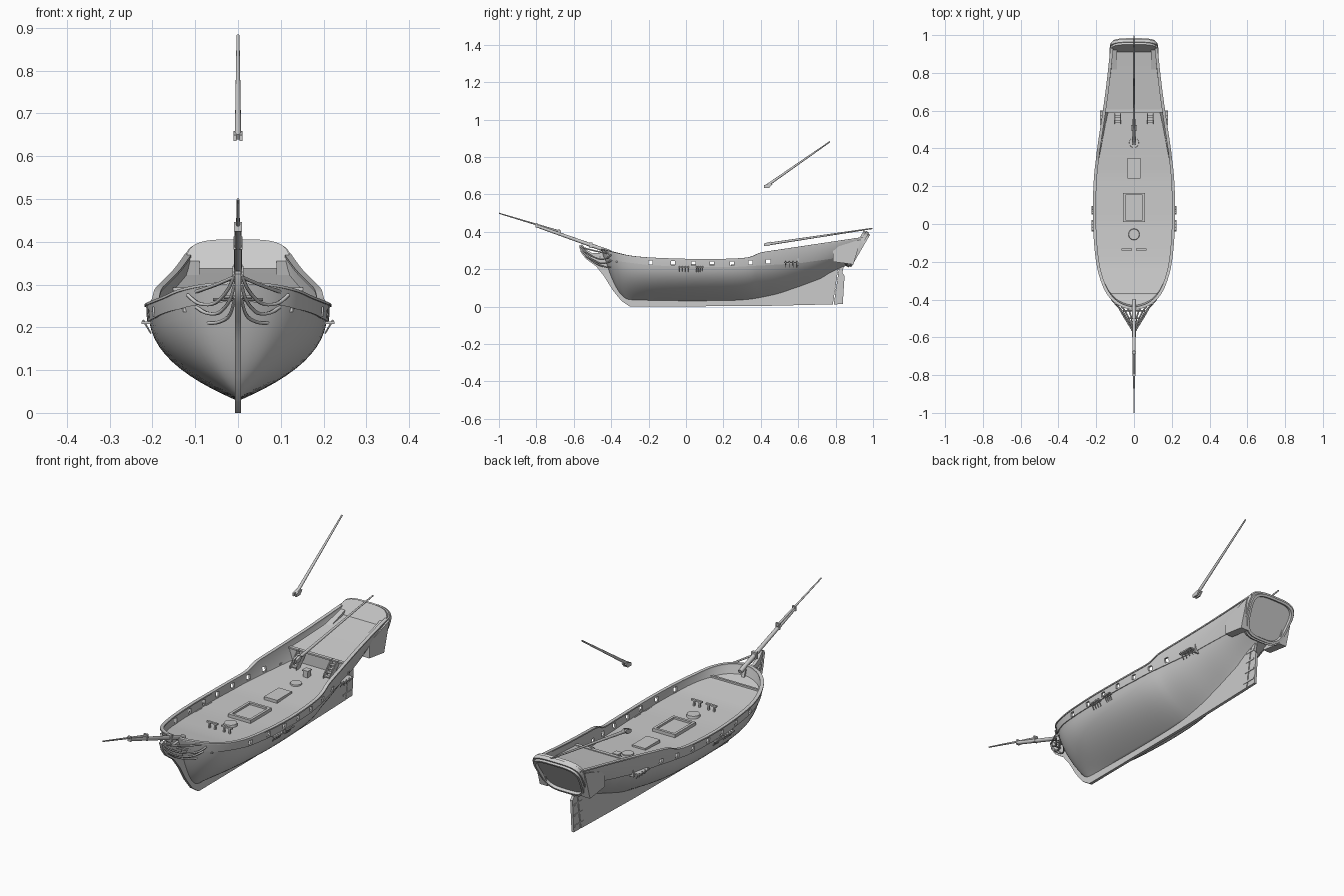
import bpy, bmesh, math
from mathutils import Vector

if "Cube" in bpy.data.objects:
    bpy.data.objects.remove(bpy.data.objects["Cube"])


def make(name, verts, faces, angle=35):
    me = bpy.data.meshes.new(name)
    me.from_pydata([tuple(v) for v in verts], [], faces)
    bm = bmesh.new()
    bm.from_mesh(me)
    bmesh.ops.recalc_face_normals(bm, faces=bm.faces)
    bm.to_mesh(me)
    bm.free()
    ob = bpy.data.objects.new(name, me)
    bpy.context.collection.objects.link(ob)
    smooth(me, angle)
    return ob


def smooth(me, angle=35):
    me.polygons.foreach_set("use_smooth", [True] * len(me.polygons))
    me.set_sharp_from_angle(angle=math.radians(angle))


def mirror(ob):
    m = ob.modifiers.new("mirror", 'MIRROR')
    m.use_mirror_merge = False
    return ob


def grid(name, rows, closed=False, caps=False, angle=35):
    n = len(rows[0])
    f = [(i*n+j, i*n+(j+1) % n, (i+1)*n+(j+1) % n, (i+1)*n+j)
         for i in range(len(rows)-1) for j in range(n if closed else n-1)]
    if caps:
        f += [tuple(range(n)), tuple(range((len(rows)-1)*n, len(rows)*n))]
    return make(name, [p for r in rows for p in r], f, angle)


def boxes(name, items):
    """items: (xmin, xmax, ymin, ymax, zmin, zmax)"""
    v, f = [], []
    for b in items:
        k = len(v)
        v += [(b[i], b[2+j], b[4+h]) for h in (0, 1) for i, j in ((0, 0), (1, 0), (1, 1), (0, 1))]
        f += [tuple(k+a for a in q) for q in ((0, 1, 2, 3), (4, 5, 6, 7), (0, 1, 5, 4),
                                              (1, 2, 6, 5), (2, 3, 7, 6), (3, 0, 4, 7))]
    return make(name, v, f)


def slab(name, yz, x0, x1):
    return grid(name, [[(x, y, z) for y, z in yz] for x in (x0, x1)], True, True)


def spar(name, a, b, r1, r2, sides=12):
    a, b = Vector(a), Vector(b)
    q = (b-a).to_track_quat('Z', 'Y')
    ring = [Vector((math.cos(k*math.tau/sides), math.sin(k*math.tau/sides), 0)) for k in range(sides)]
    return grid(name, [[c + q @ (p*r) for p in ring] for c, r in ((a, r1), (b, r2))], True, True)


def catmull(pts, sub):
    out = []
    for i in range(len(pts)-1):
        a, b, c, d = (pts[max(0, i-1)], pts[i], pts[i+1], pts[min(len(pts)-1, i+2)])
        for k in range(sub):
            t = k/sub
            out.append([.5*(2*q+(r-p)*t+(2*p-5*q+4*r-s)*t*t+(3*q-p-3*r+s)*t**3)
                        for p, q, r, s in zip(a, b, c, d)])
    return out + [list(pts[-1])]


def tube(name, pts, r):
    cu = bpy.data.curves.new(name, 'CURVE')
    cu.dimensions, cu.bevel_depth, cu.bevel_resolution, cu.use_fill_caps = '3D', r, 1, True
    sp = cu.splines.new('POLY')
    sm = catmull(pts, 5)
    sp.points.add(len(sm)-1)
    for p, c in zip(sp.points, sm):
        p.co = (*c, 1)
    ob = bpy.data.objects.new(name, cu)
    bpy.context.collection.objects.link(ob)
    return ob


# Hull stations: y at rail, y at bottom, z bottom, z rail, half beam
ST = catmull([(-.447, -.29, .03, .305, .004), (-.438, -.287, .03, .302, .045), (-.415, -.28, .03, .296, .092),
              (-.37, -.26, .03, .285, .135), (-.3, -.22, .03, .27, .168), (-.2, -.16, .03, .26, .193),
              (-.05, -.04, .028, .254, .207), (.1, .1, .028, .251, .21), (.25, .25, .03, .254, .204),
              (.34, .34, .036, .262, .194), (.4, .4, .045, .286, .187), (.5, .495, .065, .302, .172),
              (.6, .59, .097, .317, .157), (.7, .68, .13, .332, .143), (.82, .78, .18, .35, .129),
              (.955, .87, .225, .37, .115)], 3)


def P(s, v):
    yt, yb, zb, zr, B = s
    stern = max(0, min(1, (yt-.3)/.5))
    f = (1-(1-v)**2.5)**(1+.25*stern)
    e = .47 if yt < -.1 else 1
    return Vector((B*f, yb+(yt-yb)*v**e, zb+(zr-zb)*v))


def lerp(y, table):
    for (a, p), (b, q) in zip(table, table[1:]):
        if y <= b:
            return p+(q-p)*max(0, (y-a)/(b-a))
    return table[-1][1]


DECK = [(-.45, .262), (-.37, .243), (-.2, .222), (0, .212), (.25, .212), (.6, .232), (.96, .28)]
POOP = [(.6, .288), (.96, .343)]
vat = lambda s, tab: (lerp(s[0], tab)-s[2])/(s[3]-s[2])
flip = lambda p: Vector((-p.x, p.y, p.z))

# Lower hull shell
rows = []
for s in ST:
    half = [P(s, vat(s, DECK)*(k/12)**1.3) for k in range(13)]
    rows.append([flip(p) for p in half[:0:-1]] + half)
grid("hull", rows, angle=50)

# Bulwark with square ports cut through
bul = grid("bulwark", [[P(s, vat(s, DECK)+(1-vat(s, DECK))*k/2) for k in range(3)] for s in ST])
cut = boxes("port_cutter", [(.1, .3, y-.011, y+.011, z-.011, z+.011) for y, z in
                            ((-.19, .236), (-.07, .232), (.04, .23), (.14, .23), (.245, .231), (.345, .235), (.44, .241))])
cut.hide_render = True
m = bul.modifiers.new("thick", 'SOLIDIFY')
m.thickness, m.offset = .009, 0
m = bul.modifiers.new("ports", 'BOOLEAN')
m.object, m.operation, m.solver = cut, 'DIFFERENCE', 'EXACT'
mirror(bul)
dg = bpy.context.evaluated_depsgraph_get()
baked = bpy.data.meshes.new_from_object(bul.evaluated_get(dg))
bul.modifiers.clear()
bul.data = baked
smooth(baked)
bpy.data.objects.remove(cut)


# Rail cap and rubbing strake swept along the hull
def ribbon(name, path, w, h):
    out = []
    for i, p in enumerate(path):
        t = path[min(i+1, len(path)-1)]-path[max(i-1, 0)]
        n = Vector((t.y, -t.x, 0)).normalized()*w
        u = Vector((0, 0, h))
        out.append([p-n-u, p+n-u, p+n+u, p-n+u])
    return mirror(grid(name, out, True, True))


ribbon("rail_cap", [P(s, 1) for s in ST], .008, .003)

# Main deck, poop deck and poop bulkhead
for name, tab, y0 in (("main_deck", DECK, -1), ("poop_deck", POOP, .6)):
    r = [P(s, vat(s, tab)) for s in ST if s[0] >= y0-1e-4]
    grid(name, [[flip(p), p] for p in r])
boxes("poop_bulkhead", [(-.153, .153, .597, .605, .22, .288)])
boxes("poop_edge", [(-.152, .152, .59, .606, .286, .293)])
boxes("foredeck_step", [(-.128, .128, -.374, -.364, .236, .252)])

# Keel, stem with beak, and deadwood as one profile
slab("keel_and_stem", [(-.30, 0), (-.345, .03), (-.39, .085), (-.44, .165), (-.48, .215), (-.535, .255), (-.562, .29),
                       (-.572, .325), (-.555, .332), (-.535, .305), (-.50, .285), (-.43, .29), (-.40, .20),
                       (-.36, .11), (-.32, .06), (-.27, .038), (.35, .045), (.5, .075), (.6, .105),
                       (.72, .15), (.815, .21), (.785, .012), (.4, .003)], -.007, .007)
slab("rudder", [(.79, .012), (.838, .013), (.848, .165), (.836, .18), (.848, .24), (.825, .25)], -.006, .006)
boxes("rudder_hinges", [(-.009, .009, .76+z*.15, .835, z-.004, z+.004) for z in (.04, .09, .14, .185)])

# Raked stern frame with recessed panel
d = Vector((0, .105, .18)).normalized()
n = Vector((0, d.z, -d.y))
c0 = Vector((0, .909, .311))


def stern_ring(scale, depth):
    out = []
    for k in range(48):
        a = k*math.tau/48
        pw = lambda q: math.copysign(abs(q)**.55, q)
        s = pw(math.sin(a))
        out.append(c0 + d*(s*(.105-(1-scale)*.12)) + Vector((pw(math.cos(a))*(.119+.014*s)*scale, 0, 0)) + n*depth)
    return out


grid("stern_frame", [stern_ring(*q) for q in ((.93, -.012), (.98, -.012), (.98, .0), (1.02, .0), (1.02, .018),
                                              (.96, .018), (.96, .028), (.87, .028), (.85, .016))], True, True)

# Quarter galleries
mirror(slab("quarter_gallery", [(.785, .24), (.785, .312), (.935, .36), (.895, .225)], .09, .13))

# Bowsprit, jib boom and fittings
spar("bowsprit", (0, -.40, .29), (0, -.80, .432), .0105, .008)
spar("jib_boom", (0, -.67, .40), (0, -1.0, .499), .0055, .003)
boxes("bowsprit_bands", [(-.009, .009, -.805, -.795, .424, .446), (-.01, .01, -.685, -.675, .382, .412),
                         (-.013, .013, -.515, -.50, .312, .343)])

# Boom and gaff with jaws
for nm, a, b in (("boom", (0, .43, .333), (0, .998, .418)), ("gaff", (0, .43, .645), (0, .77, .882))):
    spar(nm, a, b, .0075, .0035)
    z = a[2]
    mirror(slab(nm+"_jaw", [(.418, z-.01), (.445, z-.01), (.462, z+.009), (.45, z+.014), (.418, z+.004)], .003, .0105))

# Head rails sweeping from the bow to the beak
for i, pts in enumerate((
        [(.098, -.41, .283), (.055, -.487, .298), (.01, -.56, .317)],
        [(.118, -.40, .276), (.092, -.43, .256), (.055, -.47, .256), (.025, -.53, .286), (.009, -.565, .322)],
        [(.098, -.395, .248), (.075, -.425, .234), (.045, -.465, .234), (.02, -.52, .262), (.008, -.557, .3)],
        [(.07, -.40, .21), (.045, -.43, .212), (.02, -.475, .228), (.007, -.535, .27)])):
    mirror(tube("head_rail_%d" % i, pts, .0042))
for i, (x, y, z) in enumerate(((.033, -.50, .27), (.058, -.46, .265))):
    spar("head_beam_%d" % i, (-x, y, z), (x, y, z), .004, .004, 8)

# Channels with chain plates on the hull sides
for i, (y0, y1, x0, x1, z) in enumerate(((-.04, .02, .198, .225, .211), (.05, .095, .198, .225, .211),
                                         (.525, .60, .15, .179, .236))):
    mirror(boxes("channel_%d" % i, [(x0, x1, y0, y1, z-.003, z+.003)]))
    for k in range(4):
        y = y0+.006+(y1-y0-.012)*k/3
        mirror(spar("chain_%d_%d" % (i, k), (x1-.003, y, z+.006), (x1-.022, y, z-.026), .0028, .002, 6))

# Main hatch: coaming, grating slats
boxes("hatch_coaming", [(-.058, -.046, .01, .165, .205, .227), (.046, .058, .01, .165, .205, .227),
                        (-.046, .046, .01, .022, .205, .227), (-.046, .046, .153, .165, .205, .227)])
boxes("hatch_cover", [(-.046, .046, .022, .153, .205, .218)])
boxes("aft_hatch", [(-.034, .034, .24, .35, .205, .226)])

# Mast partners
spar("fore_mast_partner", (0, -.055, .205), (0, -.055, .226), .032, .028, 24)
spar("main_mast_partner", (0, .43, .205), (0, .43, .228), .028, .025, 24)

# Pin rails: a crossbar on two posts each side
mirror(boxes("pin_rail", [(.01, .066, -.14, -.13, .242, .249), (.02, .027, -.139, -.131, .21, .243),
                          (.049, .056, -.139, -.131, .21, .243)]))

# Binnacle
boxes("binnacle", [(-.012, .012, .498, .522, .22, .254), (-.015, .015, .495, .525, .254, .259)])

# Stairs to the poop
mirror(boxes("stair_treads", [(.07, .1, .535+.013*k, .55+.013*k, .233+.013*k, .238+.013*k) for k in range(4)]))
for x in (.068, .1):
    mirror(slab("stair_string", [(.53, .222), (.548, .222), (.598, .275), (.598, .295), (.585, .295), (.53, .242)], x, x+.004))
